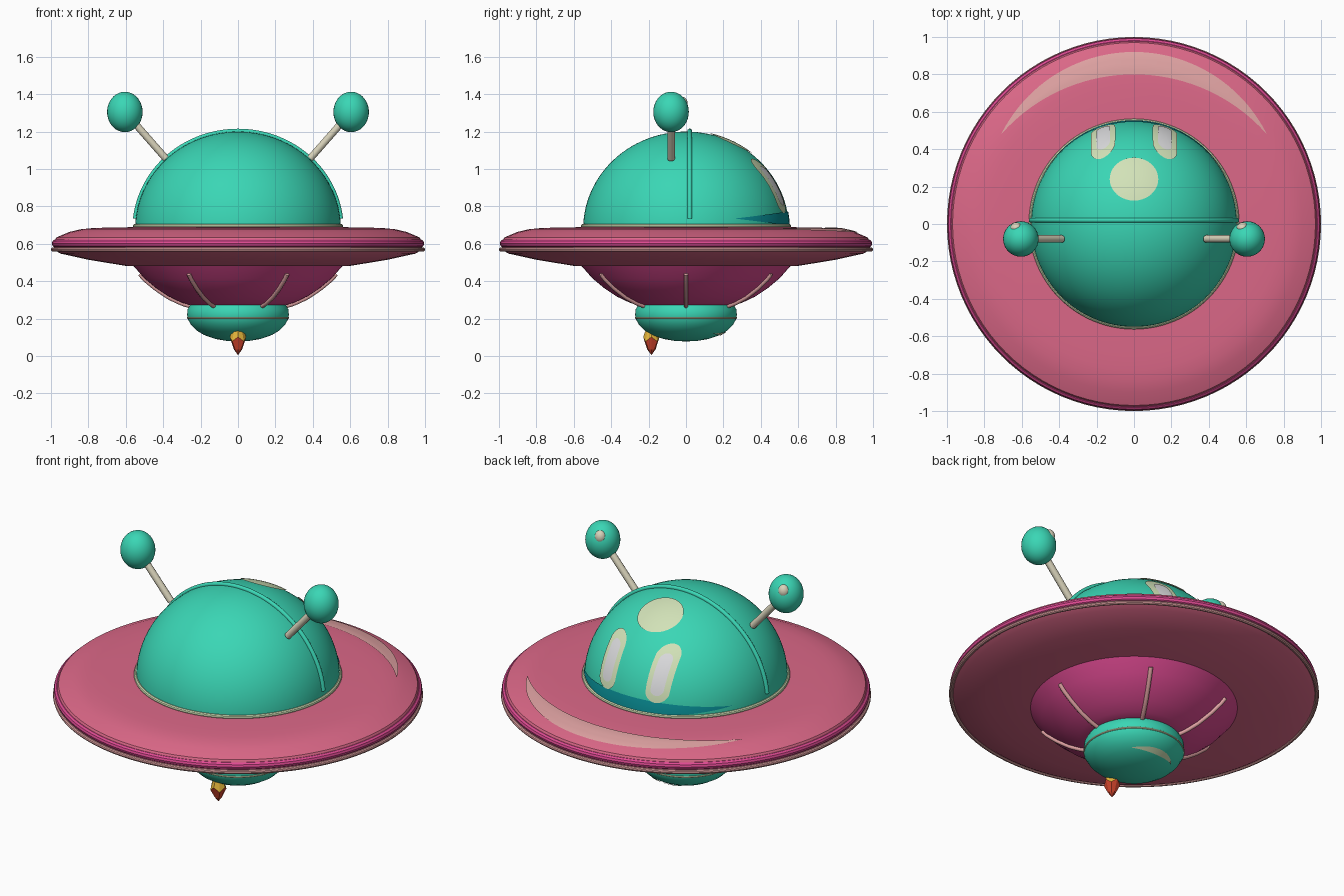
import bpy, bmesh
from math import sin, cos, pi, sqrt, radians
from mathutils import Vector

old = bpy.data.objects.get("Cube")
if old:
    bpy.data.objects.remove(old, do_unlink=True)


def material(name, code):
    rgb = [int(code[i:i + 2], 16) / 255 for i in (0, 2, 4)]
    lin = [c / 12.92 if c < 0.04 else ((c + 0.055) / 1.055) ** 2.4 for c in rgb] + [1]
    m = bpy.data.materials.new(name)
    m.use_nodes = True
    m.diffuse_color = lin
    m.node_tree.nodes["Principled BSDF"].inputs["Base Color"].default_value = lin
    return m


TEAL = material("teal", "3AD6B5")
PINK = material("pink", "DC6888")
MAGENTA = material("magenta", "DE4A92")
PALE = material("pale green", "D2E2B8")
ROSE = material("pale rose", "DFA2A2")
CREAM = material("cream", "D8D2BA")
GLASS = material("pale grey", "DCDCDE")
DEEP = material("deep teal", "0A969E")
RED = material("flame red", "D8472E")
YELLOW = material("flame yellow", "E8B83C")


def finish(name, bm, *mats, angle=35):
    me = bpy.data.meshes.new(name)
    bm.to_mesh(me)
    bm.free()
    ob = bpy.data.objects.new(name, me)
    bpy.context.collection.objects.link(ob)
    for m in mats:
        me.materials.append(m)
    if angle:
        bpy.ops.object.select_all(action='DESELECT')
        ob.select_set(True)
        bpy.context.view_layer.objects.active = ob
        bpy.ops.object.shade_smooth_by_angle(angle=radians(angle))
    return ob


def grid(fn, nu, nv, wrap_u=False, wrap_v=False):
    """Quad grid from fn(u, v), merged where points coincide."""
    bm = bmesh.new()
    cu, cv = nu + (not wrap_u), nv + (not wrap_v)
    vs = [[bm.verts.new(fn(i / nu, j / nv)) for j in range(cv)] for i in range(cu)]
    for i in range(nu):
        for j in range(nv):
            a, b = (i + 1) % cu, (j + 1) % cv
            bm.faces.new((vs[i][j], vs[a][j], vs[a][b], vs[i][b]))
    bmesh.ops.remove_doubles(bm, verts=bm.verts, dist=1e-5)
    return bm


def lathe(name, profile, mat, steps=96):
    n = len(profile) - 1

    def point(u, v):
        r, z = profile[round(v * n)]
        return (r * cos(2 * pi * u), r * sin(2 * pi * u), z)
    bm = grid(point, steps, n, wrap_u=True)
    bmesh.ops.recalc_face_normals(bm, faces=bm.faces)
    return finish(name, bm, mat)


def ring(name, radius, z, thick, mat):
    def point(u, v):
        r = radius + thick * cos(2 * pi * v)
        return (r * cos(2 * pi * u), r * sin(2 * pi * u), z + thick * sin(2 * pi * v))
    bm = grid(point, 96, 10, True, True)
    bmesh.ops.recalc_face_normals(bm, faces=bm.faces)
    return finish(name, bm, mat)


def tube(name, points, thick, mat):
    cu = bpy.data.curves.new(name, 'CURVE')
    cu.dimensions = '3D'
    cu.bevel_depth = thick
    cu.bevel_resolution = 3
    cu.use_fill_caps = True
    sp = cu.splines.new('POLY')
    sp.points.add(len(points) - 1)
    for p, co in zip(sp.points, points):
        p.co = (*co, 1)
    cu.materials.append(mat)
    ob = bpy.data.objects.new(name, cu)
    bpy.context.collection.objects.link(ob)
    return ob


def patch(name, fn, nu, nv, mat, ref):
    """Thin painted plate whose faces point away from ref."""
    bm = grid(fn, nu, nv)
    bm.normal_update()
    for f in bm.faces:
        if f.normal.dot(f.calc_center_median() - Vector(ref)) < 0:
            f.normal_flip()
    return finish(name, bm, mat)


def interp(table, r):
    for (r0, z0), (r1, z1) in zip(table, table[1:]):
        if r <= r1:
            return z0 + (z1 - z0) * (r - r0) / (r1 - r0)
    return table[-1][1]


# Dome
R, H, BASE = 0.55, 0.52, 0.68
arc = [(R * cos(pi / 2 * i / 28), BASE + H * sin(pi / 2 * i / 28)) for i in range(28)]
lathe("dome", [(0, BASE)] + arc + [(0, BASE + H)], TEAL)
ring("dome_ring", 0.55, 0.693, 0.013, PALE)
tube("dome_seam", [(0.552 * cos(radians(a)), 0.02, BASE + 0.523 * sin(radians(a)))
                   for a in range(6, 175, 3)], 0.013, TEAL)


def on_dome(x, y, lift):
    return BASE + (H + lift) * sqrt(max(0, 1 - (x * x + y * y) / (R + lift) ** 2))


def back_of_dome(x, z, lift):
    k = (z - BASE) / (H + lift)
    return sqrt((R + lift) ** 2 * (1 - k * k) - x * x)


# Round spot high on the back of the dome
def spot(u, v):
    x, y = 0.13 * u * cos(2 * pi * v), 0.24 + 0.115 * u * sin(2 * pi * v)
    return (x, y, on_dome(x, y, 0.006))


patch("dome_spot", spot, 6, 40, PALE, (0, 0, BASE))


# Capsule windows on the back of the dome
def window(name, cx, half_w, half_h, lift, mat):
    def point(u, v):
        a = 2 * pi * v
        x = cx + u * half_w * cos(a)
        z = 0.91 + u * (half_w * sin(a) + (half_h - half_w) * max(-1, min(1, 4 * sin(a))))
        return (x, back_of_dome(x, z, lift), z)
    patch(name, point, 6, 48, mat, (0, 0, BASE))


for side, word in ((1, "left"), (-1, "right")):
    window(word + "_window_frame", side * 0.165, 0.066, 0.145, 0.006, PALE)
    window(word + "_window_pane", side * 0.165, 0.037, 0.105, 0.010, GLASS)


# Deep teal crescent low on the back of the dome
def shade(u, v):
    a = radians(28 + 124 * u)
    z = 0.735 + 0.038 * sin(pi * u) * (2 * v - 1)
    r = (R + 0.005) * sqrt(1 - ((z - BASE) / (H + 0.005)) ** 2)
    return (r * cos(a), r * sin(a), z)


patch("dome_crescent", shade, 40, 4, DEEP, (0, 0, BASE))

# Saucer with its rim bands
TOP = [(0.5, 0.69), (0.7, 0.687), (0.78, 0.684), (0.84, 0.678), (0.9, 0.664), (0.97, 0.635)]
lathe("saucer", [(0, 0.69)] + TOP + [(0.985, 0.61), (0.985, 0.57), (0.95, 0.548),
                                    (0.8, 0.515), (0.6, 0.482), (0, 0.48)], PINK)
ring("rim_band", 0.974, 0.602, 0.022, MAGENTA)
ring("rim_trim", 0.988, 0.57, 0.012, ROSE)


# Pale crescent on the back of the saucer
def gleam(u, v):
    x = 0.71 * -cos(pi * u)
    inner = -0.1475 + sqrt(0.9475 ** 2 - x * x)
    outer = 0.127 + sqrt(0.793 ** 2 - x * x)
    y = inner + (outer - inner) * v
    return (x, y, interp(TOP, sqrt(x * x + y * y)) + 0.005)


patch("saucer_gleam", gleam, 48, 6, ROSE, (0, 0, -5))

# Bowl under the saucer with six ribs
BOWL = [(0.25, 0.27), (0.3, 0.285), (0.37, 0.318), (0.44, 0.365), (0.5, 0.415), (0.56, 0.483)]
lathe("bowl", [(0, 0.27)] + BOWL + [(0, 0.49)], MAGENTA)
for k in range(6):
    a = k * pi / 3
    radii = [0.26 + 0.265 * i / 10 for i in range(11)]
    tube(f"rib_{k + 1}", [(r * cos(a), r * sin(a), interp(BOWL, r) - 0.005) for r in radii],
         0.012, ROSE)

# Pod at the bottom
POD = [(0, 0.078), (0.06, 0.081), (0.12, 0.091), (0.18, 0.112), (0.22, 0.136),
       (0.25, 0.165), (0.267, 0.195)]
lathe("pod", POD + [(0.272, 0.22), (0.269, 0.25), (0.255, 0.274), (0, 0.276)], TEAL)
ring("pod_seam", 0.267, 0.205, 0.006, PALE)


def pod_gleam(u, v):
    a = radians(45 + 90 * u)
    r = 0.2 + 0.016 * sin(pi * u) * (2 * v - 1)
    return (r * cos(a), r * sin(a), interp(POD, r) - 0.005)


patch("pod_gleam", pod_gleam, 24, 2, PALE, (0, 0, 0.25))

# Antennae: stem, egg-shaped tip and a small gleam
for side, word in ((1, "left"), (-1, "right")):
    tip = Vector((side * 0.605, -0.08, 1.305))
    tube(word + "_antenna_stem", [(side * 0.385, -0.08, 1.055), tip], 0.02, CREAM)
    for part, size, shift, mat in (
            ("tip", (0.095, 0.095, 0.108), (0, 0, 0), TEAL),
            ("gleam", (0.033, 0.033, 0.038), (-0.024, 0.056, 0.044), CREAM)):
        bm = bmesh.new()
        bmesh.ops.create_uvsphere(bm, u_segments=32, v_segments=18, radius=1)
        bmesh.ops.scale(bm, verts=bm.verts, vec=size)
        bmesh.ops.translate(bm, verts=bm.verts, vec=tip + Vector(shift))
        finish(f"{word}_antenna_{part}", bm, mat)

# Faceted flame below the front of the pod
FLAME = [(0, 0.16), (0.028, 0.145), (0.044, 0.09), (0.022, 0.035), (0, 0.005)]


def flame(u, v):
    r, z = FLAME[round(v * 4)]
    a = 2 * pi * u
    if r == 0.044:
        z += 0.012 * cos(4 * a)
    return (r * cos(a), -0.185 + r * sin(a), z)


bm = grid(flame, 8, 4, wrap_u=True)
bmesh.ops.recalc_face_normals(bm, faces=bm.faces)
for f in bm.faces:
    f.material_index = 0 if f.calc_center_median().z > 0.09 else 1
finish("flame", bm, YELLOW, RED, angle=0)
